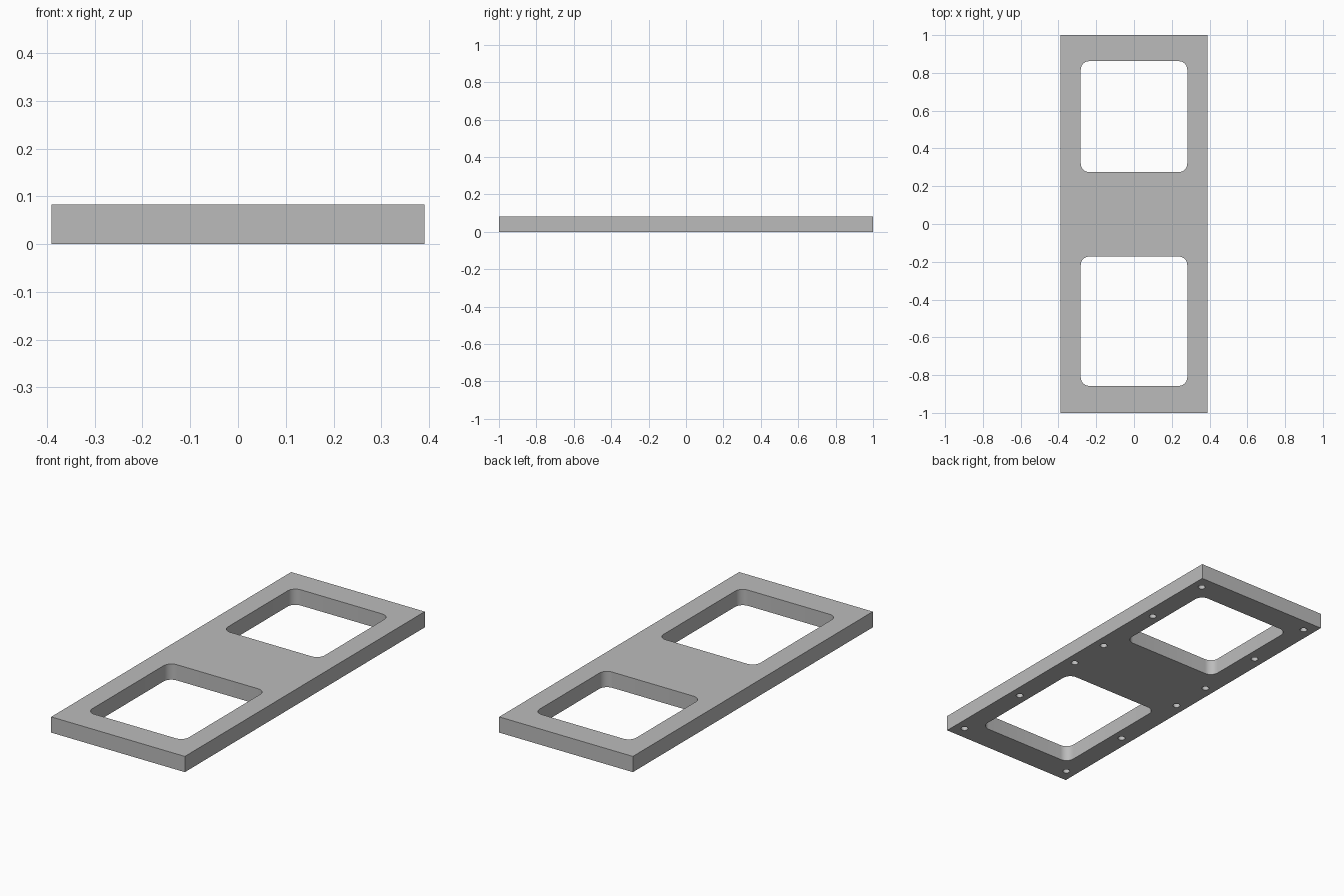
import bpy
import bmesh
from math import cos, sin, pi

if "Cube" in bpy.data.objects:
    bpy.data.objects.remove(bpy.data.objects["Cube"], do_unlink=True)

WIDTH, LENGTH, HEIGHT = 0.78, 2.0, 0.083
HOLE_DEPTH = 0.06

grey = bpy.data.materials.new("plain grey")
grey.use_nodes = True
colour = (0.5, 0.5, 0.5, 1)
grey.diffuse_color = colour
grey.node_tree.nodes["Principled BSDF"].inputs["Base Color"].default_value = colour


def rounded_rect(x0, x1, y0, y1, r, steps=8):
    """Counter-clockwise outline with rounded corners."""
    corners = [(x1 - r, y1 - r), (x0 + r, y1 - r), (x0 + r, y0 + r), (x1 - r, y0 + r)]
    return [(cx + r * cos((q + i / steps) * pi / 2), cy + r * sin((q + i / steps) * pi / 2))
            for q, (cx, cy) in enumerate(corners) for i in range(steps + 1)]


def circle(cx, cy, r, sides=24):
    return [(cx + r * cos(2 * pi * i / sides), cy + r * sin(2 * pi * i / sides))
            for i in range(sides)]


def prisms(name, outlines, z0, z1):
    """One object holding an upright prism for each outline."""
    bm = bmesh.new()
    for outline in outlines:
        low = [bm.verts.new((x, y, z0)) for x, y in outline]
        high = [bm.verts.new((x, y, z1)) for x, y in outline]
        bm.faces.new(low[::-1])
        bm.faces.new(high)
        n = len(low)
        for i in range(n):
            j = (i + 1) % n
            bm.faces.new((low[i], low[j], high[j], high[i]))
    mesh = bpy.data.meshes.new(name)
    bm.to_mesh(mesh)
    bm.free()
    mesh.materials.append(grey)
    obj = bpy.data.objects.new(name, mesh)
    bpy.context.collection.objects.link(obj)
    return obj


# Rectangular slab
w, l = WIDTH / 2, LENGTH / 2
plate = prisms("frame_plate", [[(-w, -l), (w, -l), (w, l), (-w, l)]], 0, HEIGHT)

# Two rounded windows through the slab, the front one longer
windows = prisms("window_cutter",
                 [rounded_rect(-0.282, 0.282, y0, y1, 0.045)
                  for y0, y1 in ((-0.857, -0.172), (0.275, 0.862))],
                 -0.1, HEIGHT + 0.1)

# Blind screw holes along both long edges of the underside
screw_rows = (-0.93, -0.497, -0.066, 0.161, 0.546, 0.93)
holes = prisms("screw_hole_cutter",
               [circle(side * 0.335, y, 0.018) for side in (-1, 1) for y in screw_rows],
               -0.05, HOLE_DEPTH)

for cutter in (windows, holes):
    cut = plate.modifiers.new(cutter.name, "BOOLEAN")
    cut.operation = "DIFFERENCE"
    cut.solver = "EXACT"
    cut.object = cutter

# Apply the cuts and drop the cutters
bpy.context.view_layer.objects.active = plate
plate.select_set(True)
for cutter in (windows, holes):
    bpy.ops.object.modifier_apply(modifier=cutter.name)
    bpy.data.objects.remove(cutter, do_unlink=True)

bpy.ops.object.select_all(action="DESELECT")
plate.select_set(True)
bpy.ops.object.shade_smooth_by_angle(angle=pi / 6)
